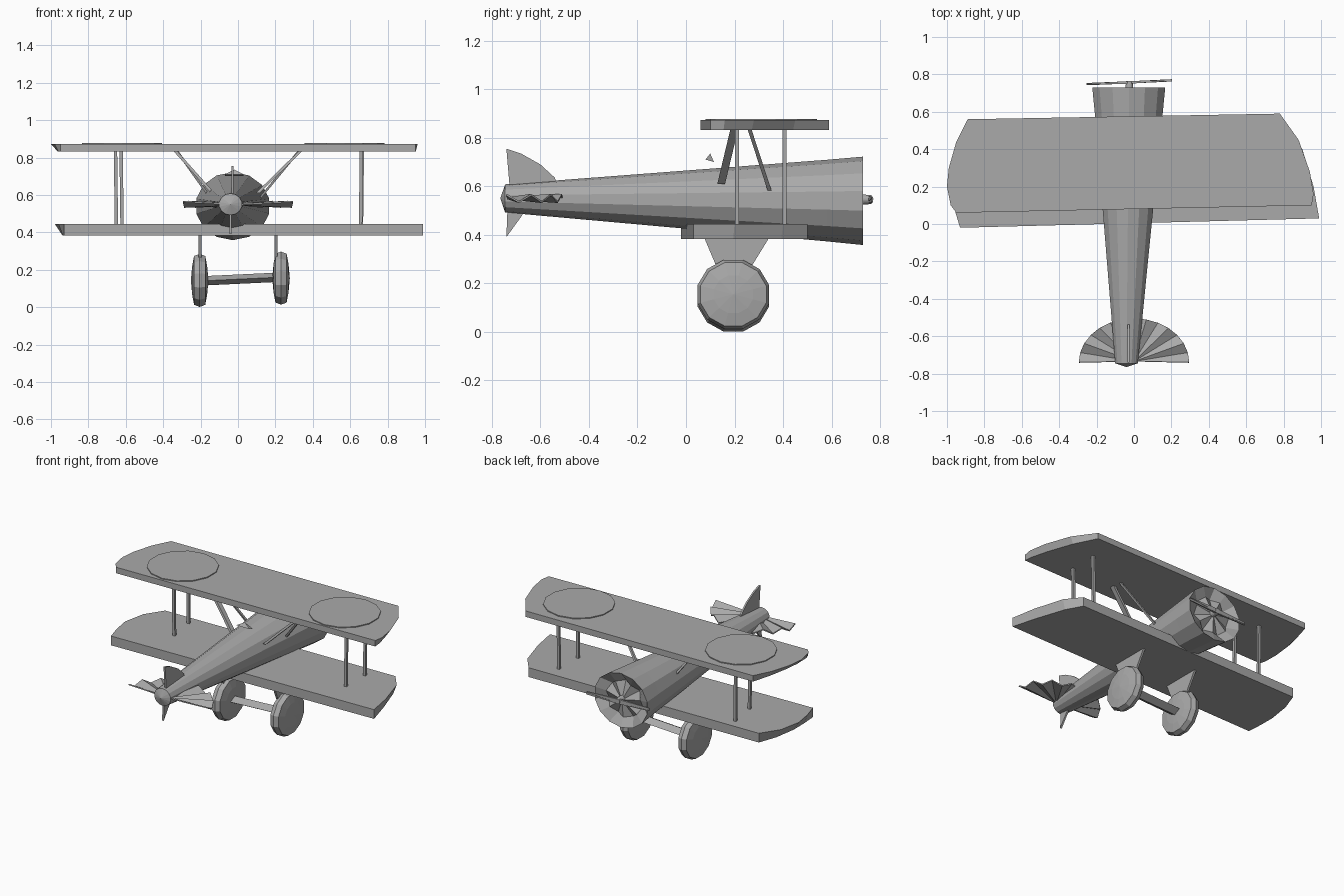
import bpy, bmesh, math
from mathutils import Vector

cube = bpy.data.objects.get("Cube")
if cube:
    bpy.data.objects.remove(cube, do_unlink=True)

grey = bpy.data.materials.new("plain grey")
grey.use_nodes = True
COLOUR = (0.4, 0.4, 0.4, 1)
grey.diffuse_color = COLOUR
grey.node_tree.nodes["Principled BSDF"].inputs["Base Color"].default_value = COLOUR


def finish(name, bm):
    bmesh.ops.recalc_face_normals(bm, faces=bm.faces)
    mesh = bpy.data.meshes.new(name)
    bm.to_mesh(mesh)
    bm.free()
    mesh.materials.append(grey)
    obj = bpy.data.objects.new(name, mesh)
    bpy.context.collection.objects.link(obj)
    return obj


def loft(name, rings):
    """Skin a row of equal-length rings; single-point ends become fans."""
    bm = bmesh.new()
    loops = [[bm.verts.new(p) for p in ring] for ring in rings]
    for a, b in zip(loops, loops[1:]):
        n = max(len(a), len(b))
        for i in range(n):
            j = (i + 1) % n
            if len(a) == 1:
                bm.faces.new((a[0], b[i], b[j]))
            elif len(b) == 1:
                bm.faces.new((a[i], a[j], b[0]))
            else:
                bm.faces.new((a[i], a[j], b[j], b[i]))
    for end in (loops[0], loops[-1]):
        if len(end) > 2:
            bm.faces.new(end)
    return finish(name, bm)


def ellipse(n, fn):
    return [fn(math.cos(t), math.sin(t)) for t in (2 * math.pi * (i + .5) / n for i in range(n))]


def slab(name, outline, z0, z1, lower=None):
    return loft(name, [[(x, y, z0) for x, y in lower or outline],
                       [(x, y, z1) for x, y in outline]])


def side_plate(name, outline, x, t):
    return loft(name, [[(x - t, y, z) for y, z in outline], [(x + t, y, z) for y, z in outline]])


def bar(name, a, b, rx, ry):
    """Slim four-sided strut between two points."""
    return loft(name, [[Vector(p) + Vector((sx * rx, sy * ry, 0))
                        for sx, sy in ((-1, -1), (1, -1), (1, 1), (-1, 1))] for p in (a, b)])


# Wings: curved tips whose underside is cut straighter than the top
def wing(name, right_tip, left_tip, z0, z1):
    def straighten(tip):
        a, b = Vector(tip[0]), Vector(tip[-1])
        out = []
        for p in map(Vector, tip):
            f = (p - a).dot(b - a) / (b - a).length_squared
            out.append((a.lerp(b, f) * .55 + p * .45).to_tuple())
        return out
    slab(name, right_tip + left_tip, z0, z1, straighten(right_tip) + straighten(left_tip))


wing("upper_wing",
     [(-.89, .56), (-.95, .44), (-.99, .3), (-1, .2), (-.98, .1), (-.95, .06)],
     [(.95, .1), (.96, .16), (.94, .28), (.88, .45), (.78, .59)], .832, .872)
wing("lower_wing",
     [(-.87, .47), (-.95, .35), (-.98, .2), (-.96, .08), (-.93, -.02)],
     [(.99, .03), (.96, .2), (.9, .4), (.82, .5)], .383, .445)

# Raised round panels on the upper wing
for name, cx, cy in (("right_wing_disc", -.62, .3), ("left_wing_disc", .57, .32)):
    slab(name, ellipse(14, lambda c, s: (cx + .22 * c, cy + .22 * s)), .871, .878)

# Fuselage: tapered tube, pointed tail, recessed engine face
SIDES = 14


def section(y, cx, rx, cz, rz):
    return ellipse(SIDES, lambda c, s: (cx + rx * c, y, cz + rz * s))


engine = section(.71, -.03, .13, .54, .12)
engine = [(x, y - .03 * (i % 2), z) for i, (x, y, z) in enumerate(engine)]
loft("fuselage", [[(-.04, -.765, .55)], section(-.745, -.04, .062, .55, .058),
                  section(.58, -.028, .185, .541, .168), section(.73, -.028, .2, .54, .182),
                  engine, [(-.028, .72, .54)]])

# Propeller: hub and a thin, slightly swept pair of blades
loft("propeller_hub", [section(.68, -.025, .025, .545, .025), section(.765, -.025, .018, .545, .018)])
for name, tip in (("right_blade", (-.25, .748, .54)), ("left_blade", (.2, .768, .55))):
    bar(name, (-.025, .757, .535), tip, .004, .006)
    loft(name + "_face", [[(-.025, .75, .53), (-.025, .764, .53), (-.025, .764, .56), (-.025, .75, .56)],
                          [(tip[0], tip[1] - .003, .535), (tip[0], tip[1] + .003, .535),
                           (tip[0], tip[1] + .003, .555), (tip[0], tip[1] - .003, .555)]])

# Tailplane: pleated half-round fan
bm = bmesh.new()
hub = bm.verts.new((0, -.735, .55))
rim = []
for i in range(15):
    t = math.pi * i / 14
    rim.append(bm.verts.new((.295 * math.cos(t), -.74 + .235 * math.sin(t), .55 + .015 * (-1) ** i)))
for a, b in zip(rim, rim[1:]):
    bm.faces.new((hub, a, b))
tailplane = finish("tailplane", bm)
thick = tailplane.modifiers.new("thickness", "SOLIDIFY")
thick.thickness = .008
thick.offset = 0

# Upright fin above and below the tail
side_plate("upper_fin", [(-.725, .58), (-.74, .755), (-.68, .735), (-.6, .69), (-.54, .635), (-.53, .6)], -.03, .006)
side_plate("lower_fin", [(-.735, .52), (-.74, .39), (-.675, .48), (-.66, .52)], -.04, .006)

# Small windscreen behind the upper wing
loft("windscreen", [[(-.07, .08, .71), (.03, .08, .71), (.03, .115, .7), (-.07, .115, .7)],
                    [(-.02, .1, .735)]])

# Paired struts and landing gear
for side, s in (("right", -1), ("left", 1)):
    for place, y, x in (("rear", .21, .62 if s < 0 else .655), ("front", .405, .65 if s < 0 else .66)):
        bar(f"{side}_{place}_wing_strut", (s * x, y, .43), (s * (x + .005), y, .84), .009, .008)
    bar(f"{side}_rear_cabin_strut", (s * .12 - .015, .145, .61), (s * .34, .2, .84), .01, .016)
    bar(f"{side}_front_cabin_strut", (s * .13 - .015, .345, .58), (s * .33, .26, .84), .008, .008)

    wx = .23 if s > 0 else -.205
    wz = .155 if s > 0 else .143
    loft(f"{side}_wheel",
         [[(wx + dx, .195, wz)] if r == 0 else
          ellipse(12, lambda c, q: (wx + dx, .195 + r * 1.04 * c, wz + r * q))
          for dx, r in ((-.047, 0), (-.04, .08), (-.03, .135), (0, .147),
                        (.03, .135), (.04, .08), (.047, 0))])
    side_plate(f"{side}_gear_leg", [(.07, .4), (.35, .4), (.27, .27), (.22, .16), (.17, .16), (.125, .27)],
               s * .203, .007)

# Axle: flat faired beam between the wheels
loft("axle", [[(x, .15, z), (x, .195, z + .025), (x, .24, z), (x, .195, z - .025)]
              for x, z in ((-.2, .14), (.22, .16))])
